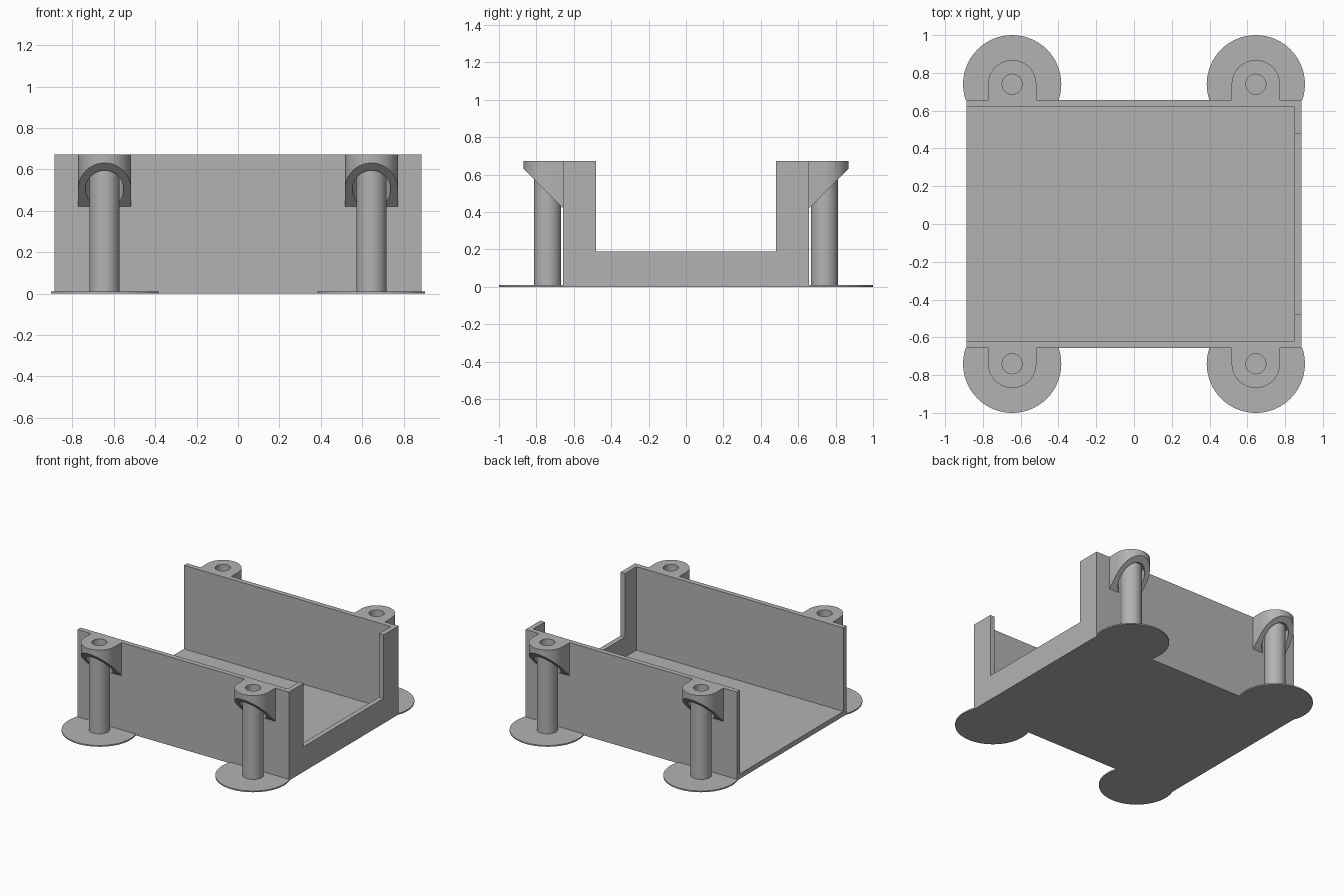
import bpy, bmesh
from math import cos, sin, pi
from mathutils import Vector

old = bpy.data.objects.get("Cube")
if old:
    bpy.data.objects.remove(old, do_unlink=True)

grey = bpy.data.materials.new("plain_grey")
grey.use_nodes = True
colour = (0.45, 0.45, 0.45, 1)
grey.diffuse_color = colour
grey.node_tree.nodes["Principled BSDF"].inputs["Base Color"].default_value = colour

HALF_X, HALF_Y, HEIGHT, WALL = 0.887, 0.657, 0.672, 0.038
POST_X, POST_Y = 0.645, 0.74
GAP = POST_Y - HALF_Y          # post axis to wall face


def prism(name, outline, z0, z1, cuts=()):
    """Extrude a plan outline upwards, then trim and cap it with planes."""
    bm = bmesh.new()
    base = bm.faces.new([bm.verts.new((x, y, z0)) for x, y in outline])
    top = bmesh.ops.extrude_face_region(bm, geom=[base])["geom"]
    bmesh.ops.translate(bm, vec=(0, 0, z1 - z0),
                        verts=[v for v in top if isinstance(v, bmesh.types.BMVert)])
    for point, normal in cuts:
        geom = bm.verts[:] + bm.edges[:] + bm.faces[:]
        bmesh.ops.bisect_plane(bm, geom=geom, plane_co=point, plane_no=normal, clear_outer=True)
        bmesh.ops.holes_fill(bm, edges=[e for e in bm.edges if e.is_boundary], sides=0)
    bmesh.ops.recalc_face_normals(bm, faces=bm.faces)
    mesh = bpy.data.meshes.new(name)
    bm.to_mesh(mesh)
    bm.free()
    mesh.materials.append(grey)
    obj = bpy.data.objects.new(name, mesh)
    bpy.context.collection.objects.link(obj)
    return obj


def rect(x0, x1, y0, y1):
    return [(x0, y0), (x1, y0), (x1, y1), (x0, y1)]


def arc(radius, start=0, sweep=2 * pi, steps=64, closed=True):
    count = steps if closed else steps + 1
    return [(radius * cos(start + sweep * i / steps), radius * sin(start + sweep * i / steps))
            for i in range(count)]


def carve(obj, cutters):
    """Subtract the cutters and keep only the finished mesh."""
    for cutter in cutters:
        cutter.hide_render = True
        mod = obj.modifiers.new("cut", 'BOOLEAN')
        mod.operation, mod.solver, mod.object = 'DIFFERENCE', 'EXACT', cutter
    graph = bpy.context.evaluated_depsgraph_get()
    mesh = bpy.data.meshes.new_from_object(obj.evaluated_get(graph))
    obj.modifiers.clear()
    obj.data = mesh
    for cutter in cutters:
        bpy.data.objects.remove(cutter, do_unlink=True)


def smooth(obj):
    bpy.ops.object.select_all(action='DESELECT')
    obj.select_set(True)
    bpy.context.view_layer.objects.active = obj
    bpy.ops.object.shade_smooth_by_angle(angle=pi / 6)


# Tray: open at one end, notched wall at the other
tray = prism("tray", rect(-HALF_X, HALF_X, -HALF_Y, HALF_Y), 0, HEIGHT)
inner_y = HALF_Y - WALL
carve(tray, [
    prism("cavity_cutter", rect(-1, HALF_X - WALL, -inner_y, inner_y), WALL, 1),
    prism("notch_cutter", rect(0.5, 1, -0.48, 0.48), 0.19, 1)])

# Screw ear: U-shaped lug with a sloped underside, bored for a screw
wall_plane = (Vector((0, GAP, 0)), Vector((0, 1, 0)))
slope = (Vector((0, GAP, 0.42)), Vector((0, -1, -1)).normalized())
lug = [(-0.128, GAP)] + arc(0.128, pi, pi, 32, False) + [(0.128, GAP)]
ear = prism("screw_ear", lug, 0.3, HEIGHT, [slope])
carve(ear, [prism("bore_cutter", arc(0.092), 0.2, 0.605),
            prism("hole_cutter", arc(0.053), 0.5, 1)])

# Print support: round post on a thin disc that stops at the wall
post = prism("support_post", arc(0.073), 0.01, 0.6)
disc = prism("support_disc", arc(0.26), 0, 0.01, [wall_plane])

for part in (ear, post, disc):
    smooth(part)

# Place one set at each corner, the back pair turned round
parts = {p.name: p for p in (ear, post, disc)}
for side, sx in (("right", -1), ("left", 1)):
    for end, sy in (("front", -1), ("back", 1)):
        for name, part in parts.items():
            copy = part.copy()
            copy.name = f"{name}_{end}_{side}"
            copy.location = (sx * POST_X, sy * POST_Y, 0)
            copy.rotation_euler.z = pi if sy > 0 else 0
            bpy.context.collection.objects.link(copy)
for part in parts.values():
    bpy.data.objects.remove(part, do_unlink=True)
